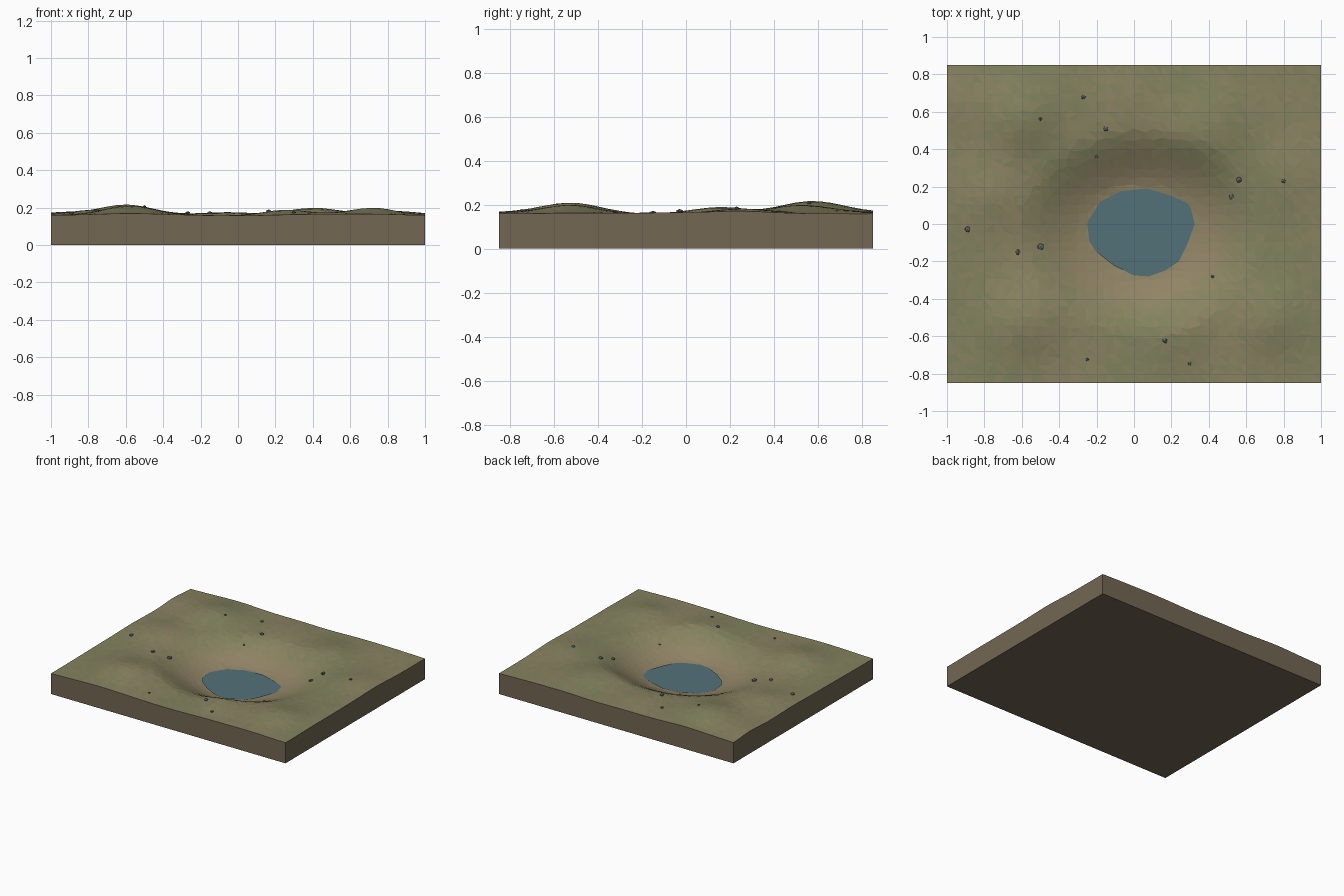
import bpy, bmesh, math, random
from mathutils import Vector, Matrix

if "Cube" in bpy.data.objects:
    bpy.data.objects.remove(bpy.data.objects["Cube"])

random.seed(4)
HX, HY, WATER = 1.0, 0.85, 0.04
CX, CY = 0.035, -0.04


def material(name, rgb):
    m = bpy.data.materials.new(name)
    m.diffuse_color = (*rgb, 1)
    m.use_nodes = True
    m.node_tree.nodes["Principled BSDF"].inputs["Base Color"].default_value = m.diffuse_color
    return m


def finish(name, bm, mats):
    me = bpy.data.meshes.new(name)
    bm.to_mesh(me)
    bm.free()
    for m in mats:
        me.materials.append(m)
    ob = bpy.data.objects.new(name, me)
    bpy.context.collection.objects.link(ob)
    return ob


# Low hills: x, y, height, radius
HILLS = [(-.6, .57, .052, .2), (.4, .52, .036, .2), (.72, -.52, .036, .17),
         (-.58, -.52, .046, .19), (.25, -.58, .028, .17), (-.75, .15, .03, .18),
         (.82, .25, .022, .18), (-.95, .65, .015, .15), (-.05, .65, .018, .2)]


def smooth(a, b, v):
    t = max(0, min(1, (v - a) / (b - a)))
    return t * t * (3 - 2 * t)


def basin(x, y):
    return smooth(.21, .6, math.hypot((x - CX) / 1.12, (y - CY) / .95))


def height(x, y):
    z = .161 + .005 * math.sin(5.3 * x + 1.5) * math.cos(4 * y)
    for hx, hy, h, r in HILLS:
        z += h * math.exp(-((x - hx) ** 2 + (y - hy) ** 2) / (r * r))
    return .03 + (z - .03) * basin(x, y)


# Ground: faceted terrain on a solid block
green, brown = (.215, .22, .108), (.28, .23, .13)
STEPS = 6
mats = [material("ground_%d" % i, [g + (b - g) * i / (STEPS - 1) for g, b in zip(green, brown)])
        for i in range(STEPS)]
mats.append(material("earth", (.17, .135, .085)))
bm = bmesh.new()
bmesh.ops.create_grid(bm, x_segments=40, y_segments=34, size=1)
for v in bm.verts:
    v.co.y *= HY
    if not v.is_boundary:
        v.co.x += random.uniform(-.012, .012)
        v.co.y += random.uniform(-.012, .012)
    v.co.z = height(v.co.x, v.co.y)
rim = [e for e in bm.edges if e.is_boundary]
for f in list(bm.faces):
    if random.random() < .5:
        vs = list(f.verts)
        bmesh.utils.face_split(f, vs[1], vs[3])
bmesh.ops.triangulate(bm, faces=bm.faces[:])
for f in bm.faces:
    c = f.calc_center_median()
    sand = 1 - smooth(.3, .95, basin(c.x, c.y))
    patch = .25 + .2 * math.sin(7 * c.x + 3 * c.y) + random.uniform(-.25, .4)
    f.material_index = round(max(0, min(1, max(sand, patch))) * (STEPS - 1))
new = bmesh.ops.extrude_edge_only(bm, edges=rim)["geom"]
for g in new:
    if isinstance(g, bmesh.types.BMVert):
        g.co.z = 0
    elif isinstance(g, bmesh.types.BMFace):
        g.material_index = STEPS
base = [g for g in new if isinstance(g, bmesh.types.BMEdge) and all(v.co.z == 0 for v in g.verts)]
for f in bmesh.ops.contextual_create(bm, geom=base)["faces"]:
    f.material_index = STEPS
bmesh.ops.recalc_face_normals(bm, faces=bm.faces[:])
finish("ground", bm, mats)

# Pond: flat irregular water sheet
OUTLINE = [(.325, 0), (.3, .1), (.25, .13), (.17, .16), (.07, .19), (-.07, .175), (-.18, .12),
           (-.25, .01), (-.24, -.09), (-.2, -.15), (-.11, -.22), (0, -.275), (.08, -.28),
           (.165, -.25), (.24, -.2), (.28, -.12)]
bm = bmesh.new()
bm.faces.new([bm.verts.new((x, y, WATER)) for x, y in OUTLINE])
finish("pond_water", bm, [material("water", (.085, .165, .19))])

# Scattered rocks: x, y, radius
ROCKS = [(-.27, .68, .014), (-.5, .56, .01), (-.15, .51, .016), (-.2, .36, .01), (.56, .235, .017),
         (.8, .23, .013), (.52, .145, .015), (-.89, -.03, .018), (-.62, -.15, .016), (-.5, -.12, .021),
         (.42, -.28, .01), (.165, -.625, .015), (-.25, -.725, .01), (.3, -.745, .012)]
stone = material("stone", (.12, .12, .13))
for i, (x, y, r) in enumerate(ROCKS):
    bm = bmesh.new()
    bmesh.ops.create_icosphere(bm, subdivisions=1, radius=r)
    for v in bm.verts:
        v.co *= random.uniform(.8, 1.1)
        v.co.z *= .65
    bmesh.ops.rotate(bm, verts=bm.verts, matrix=Matrix.Rotation(random.uniform(0, 6), 3, 'Z'))
    bmesh.ops.translate(bm, verts=bm.verts, vec=Vector((x, y, height(x, y) + r * .15)))
    finish("rock_%d" % (i + 1), bm, [stone])
